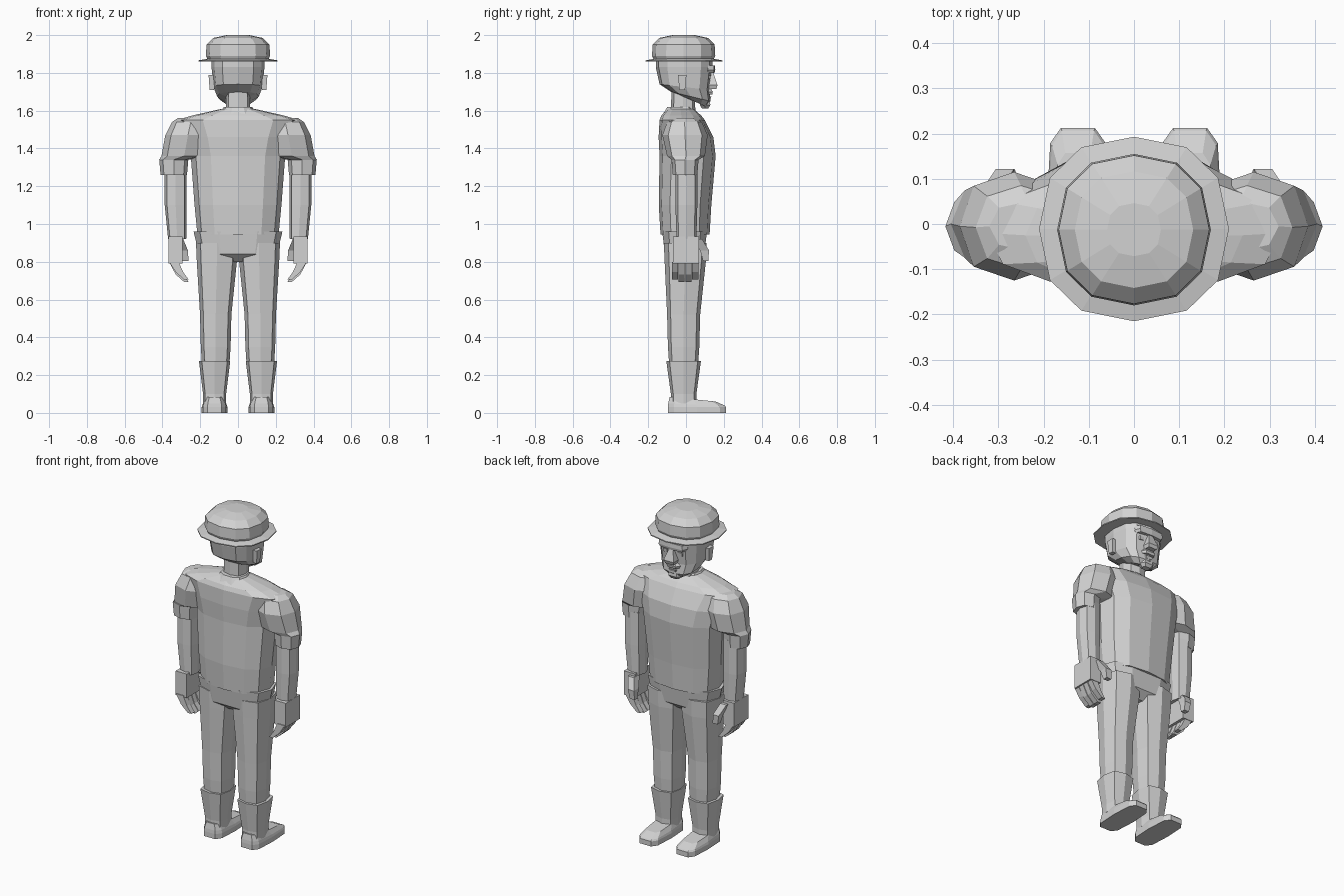
import bpy, bmesh
from math import cos, sin, pi, copysign
from mathutils import Vector

cube = bpy.data.objects.get("Cube")
if cube:
    bpy.data.objects.remove(cube, do_unlink=True)

grey = bpy.data.materials.new("plain grey")
grey.use_nodes = True
grey.diffuse_color = (0.65, 0.65, 0.65, 1)
grey.node_tree.nodes["Principled BSDF"].inputs["Base Color"].default_value = grey.diffuse_color


def ring(height, half_width, back, front, middle=0, rise=0):
    """Horizontal section; rise lifts its front edge above its back edge."""
    return dict(height=height, half_width=half_width, back=back, front=front,
                middle=middle, rise=rise)


def scaled(section, height, factor):
    """The same section at another height, scaled about its own centre."""
    centre = (section["back"] + section["front"]) / 2
    reach = factor * (section["front"] - section["back"]) / 2
    return ring(height, section["half_width"] * factor, centre - reach, centre + reach,
                section["middle"], section["rise"])


def outline(section, sides, roundness, mirror):
    """Points of a rounded section; four sides give a plain rectangle."""
    centre = (section["back"] + section["front"]) / 2
    depth = (section["front"] - section["back"]) / 2
    for step in range(sides):
        angle = 2 * pi * (step + (0.5 if sides == 4 else 0)) / sides
        power = 0 if sides == 4 else roundness
        across, along = [copysign(abs(value) ** power, value) if abs(value) > 1e-6 else 0
                         for value in (cos(angle), sin(angle))]
        yield Vector((mirror * (section["middle"] + across * section["half_width"]),
                      centre + along * depth,
                      section["height"] + section["rise"] * (along + 1) / 2))


def loft(name, *sections, sides=8, roundness=0.7, mirror=1):
    """Closed flat-faced skin over a stack of sections."""
    bm = bmesh.new()
    loops = [[bm.verts.new(point) for point in outline(section, sides, roundness, mirror)]
             for section in sections]
    for lower, upper in zip(loops, loops[1:]):
        for i in range(sides):
            j = (i + 1) % sides
            bm.faces.new((lower[i], lower[j], upper[j], upper[i]))
    bm.faces.new(loops[0])
    bm.faces.new(loops[-1])
    bmesh.ops.recalc_face_normals(bm, faces=bm.faces)
    mesh = bpy.data.meshes.new(name)
    bm.to_mesh(mesh)
    bm.free()
    mesh.materials.append(grey)
    part = bpy.data.objects.new(name, mesh)
    bpy.context.collection.objects.link(part)


# Hat: faceted crown above a thin brim
crown = ring(height=1.89, half_width=.17, back=-.18, front=.155)
loft("hat_crown", scaled(crown, 1.865, .93), crown, scaled(crown, 1.95, .98),
     scaled(crown, 1.985, .77), scaled(crown, 2, .35), sides=12, roundness=.85)
brim = ring(height=1.86, half_width=.21, back=-.215, front=.193)
loft("hat_brim", brim, scaled(brim, 1.866, 1), scaled(brim, 1.876, .75),
     sides=12, roundness=.85)

# Head: the jaw sections slope down towards the chin
skull = ring(height=1.83, half_width=.14, back=-.16, front=.14)
loft("head",
     ring(height=1.69, half_width=.07, back=-.05, front=.11, rise=-.07),
     ring(height=1.7, half_width=.11, back=-.08, front=.13, rise=-.05),
     ring(height=1.74, half_width=.13, back=-.14, front=.125, rise=-.03),
     skull, scaled(skull, 1.87, 1), sides=12, roundness=.75)

# Face: nose, brow, moustache, lower lip and chin beard
nose = ring(height=1.735, half_width=.034, back=.1, front=.167)
loft("nose", scaled(nose, 1.715, .8), nose,
     ring(height=1.8, half_width=.014, back=.1, front=.145), sides=4)
brow = ring(height=1.815, half_width=.095, back=.08, front=.155)
loft("brow", scaled(brow, 1.8, .9), brow, scaled(brow, 1.84, .95), roundness=.5)
moustache = ring(height=1.7, half_width=.05, back=.08, front=.145)
loft("moustache", scaled(moustache, 1.685, .9), moustache,
     scaled(moustache, 1.715, .7), sides=6)
lip = ring(height=1.66, half_width=.03, back=.08, front=.132)
loft("lower_lip", lip, scaled(lip, 1.675, 1.2), sides=6)
beard = ring(height=1.63, half_width=.045, back=.07, front=.132)
loft("chin_beard", scaled(beard, 1.612, .6), beard, scaled(beard, 1.655, .9), sides=6)

# Neck and collar
neck = ring(height=1.57, half_width=.065, back=-.08, front=.05)
loft("neck", neck, scaled(neck, 1.72, .95))
collar = ring(height=1.58, half_width=.1, back=-.125, front=.06)
loft("collar", collar, scaled(collar, 1.62, .75), sides=10, roundness=.8)

# Shirt: widens from hem to shoulders, then slopes in to the neck
hem = ring(height=.945, half_width=.215, back=-.135, front=.125)
chest = ring(height=1.36, half_width=.25, back=-.14, front=.157)
loft("shirt_body", hem, scaled(hem, 1.1, 1.07), chest,
     ring(height=1.46, half_width=.28, back=-.145, front=.145),
     ring(height=1.55, half_width=.325, back=-.14, front=.1),
     ring(height=1.575, half_width=.24, back=-.13, front=.08),
     ring(height=1.61, half_width=.085, back=-.1, front=.04),
     sides=12, roundness=.8)

# Trouser seat
waist = ring(height=.96, half_width=.235, back=-.13, front=.115)
loft("trouser_seat", scaled(waist, .8, .5), scaled(waist, .84, .88), waist, sides=10)

for label, mirror in (("left", 1), ("right", -1)):
    # Ear and eye
    ear = ring(height=1.71, half_width=.012, back=-.035, front=-.005, middle=.138)
    loft(label + "_ear", ear, scaled(ear, 1.79, 1.5), sides=4, mirror=mirror)
    eye = ring(height=1.765, half_width=.02, back=.08, front=.13, middle=.05)
    loft(label + "_eye", eye, scaled(eye, 1.785, 1.1), sides=6, mirror=mirror)

    # Short sleeve running up into a rounded shoulder
    cuff = ring(height=1.26, half_width=.07, back=-.07, front=.06, middle=.34)
    loft(label + "_sleeve", cuff, scaled(cuff, 1.34, 1.1),
         ring(height=1.36, half_width=.12, back=-.1, front=.1, middle=.285),
         ring(height=1.47, half_width=.12, back=-.125, front=.115, middle=.265),
         ring(height=1.54, half_width=.1, back=-.1, front=.085, middle=.25),
         ring(height=1.56, half_width=.085, back=-.06, front=.05, middle=.235),
         roundness=.85, mirror=mirror)

    # Bare arm
    wrist = ring(height=.92, half_width=.048, back=-.05, front=.055, middle=.322)
    elbow = ring(height=1.1, half_width=.058, back=-.056, front=.06, middle=.33)
    loft(label + "_arm", wrist, elbow, scaled(elbow, 1.3, 1), mirror=mirror)

    # Hand: palm, thumb and four inward-curled fingers
    palm = ring(height=.79, half_width=.037, back=-.07, front=.068, middle=.332)
    loft(label + "_palm", palm, scaled(palm, .935, 1), sides=4, mirror=mirror)
    loft(label + "_thumb",
         ring(height=.805, half_width=.016, back=.09, front=.118, middle=.278),
         ring(height=.86, half_width=.02, back=.075, front=.122, middle=.285),
         ring(height=.92, half_width=.02, back=.03, front=.085, middle=.31),
         sides=4, mirror=mirror)
    for finger in range(4):
        back = -.075 + .036 * finger
        drop = .012 if finger in (1, 2) else 0
        knuckle = ring(height=.8, half_width=.025, back=back, front=back + .032, middle=.34)
        joint = dict(knuckle, height=.745 - drop, half_width=.02, middle=.31)
        tip = dict(joint, height=.705 - drop, half_width=.012, middle=.273)
        loft(f"{label}_finger_{finger + 1}", tip, joint, knuckle, sides=4, mirror=mirror)

    # Trouser leg
    thigh = ring(height=.8, half_width=.106, back=-.113, front=.105, middle=.112)
    knee = ring(height=.52, half_width=.083, back=-.1, front=.075, middle=.118)
    loft(label + "_leg", scaled(knee, .25, .87), scaled(knee, .35, .95), knee,
         thigh, scaled(thigh, .9, 1.04), mirror=mirror)

    # Boot shaft with flared top, and shoe with a sloping instep
    ankle = ring(height=.1, half_width=.061, back=-.08, front=.055, middle=.124)
    loft(label + "_boot_shaft", scaled(ankle, .05, 1), ankle,
         scaled(ankle, .275, 1.36), roundness=.6, mirror=mirror)
    sole = ring(height=0, half_width=.068, back=-.1, front=.216, middle=.124)
    loft(label + "_shoe", sole, scaled(sole, .03, 1),
         ring(height=.05, half_width=.064, back=-.098, front=.21, middle=.124, rise=-.012),
         ring(height=.085, half_width=.05, back=-.09, front=.16, middle=.124, rise=-.025),
         sides=10, roundness=.5, mirror=mirror)
